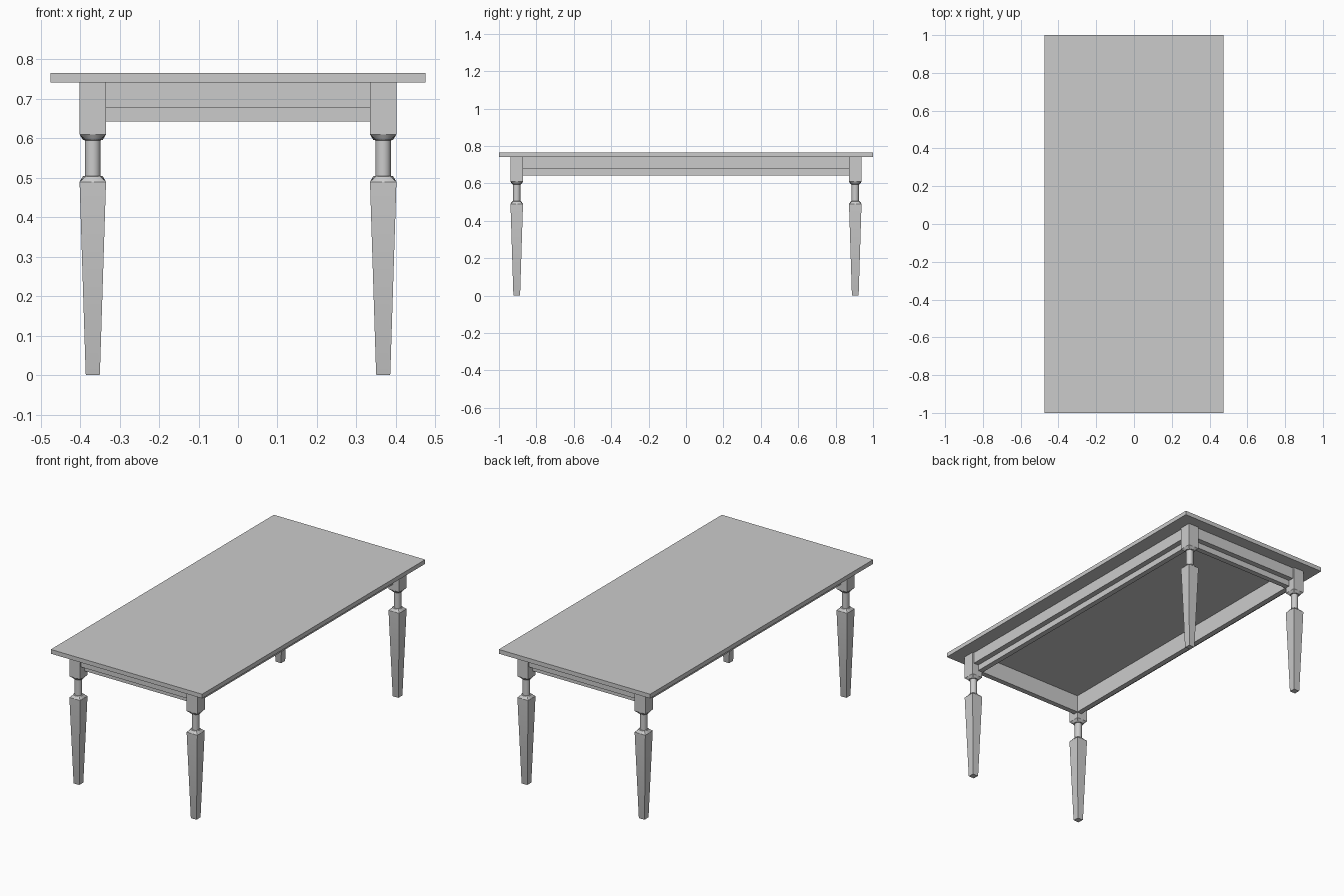
import bpy, bmesh, math

if "Cube" in bpy.data.objects:
    bpy.data.objects.remove(bpy.data.objects["Cube"])

def finish(name, bm):
    bmesh.ops.recalc_face_normals(bm, faces=bm.faces)
    me = bpy.data.meshes.new(name)
    bm.to_mesh(me)
    bm.free()
    ob = bpy.data.objects.new(name, me)
    bpy.context.collection.objects.link(ob)
    return ob

def box(name, x, y, z):
    bm = bmesh.new()
    bmesh.ops.create_cube(bm, size=1)
    for v in bm.verts:
        v.co = [r[0] + (c + 0.5) * (r[1] - r[0]) for c, r in zip(v.co, (x, y, z))]
    return finish(name, bm)

def mirror(ob, x, y):
    m = ob.modifiers.new("mirror", 'MIRROR')
    m.use_axis = (x, y, False)
    m.use_mirror_merge = False

def frame(name, outer, inner, z0, z1):
    """Rectangular ring with mitred corners."""
    bm = bmesh.new()
    signs = [(-1, -1), (1, -1), (1, 1), (-1, 1)]
    rings = [[bm.verts.new((sx * r[0], sy * r[1], z)) for sx, sy in signs]
             for r, z in ((outer, z0), (outer, z1), (inner, z1), (inner, z0))]
    for a, b in zip(rings, rings[1:] + rings[:1]):
        for i in range(4):
            j = (i + 1) % 4
            bm.faces.new((a[i], a[j], b[j], b[i]))
    return finish(name, bm)

def loft(name, cx, cy, rings, n=32):
    """Stack of rings (half width, height, is_square), capped at both ends."""
    bm = bmesh.new()
    loops = []
    for r, z, square in rings:
        loop = []
        for i in range(n):
            a = 2 * math.pi * i / n
            c, s = math.cos(a), math.sin(a)
            k = r / max(abs(c), abs(s)) if square else r
            loop.append(bm.verts.new((cx + k * c, cy + k * s, z)))
        loops.append(loop)
    for a, b in zip(loops, loops[1:]):
        for i in range(n):
            j = (i + 1) % n
            bm.faces.new((a[i], a[j], b[j], b[i]))
    bm.faces.new(loops[0])
    bm.faces.new(loops[-1])
    ob = finish(name, bm)
    bpy.context.view_layer.objects.active = ob
    ob.select_set(True)
    bpy.ops.object.shade_smooth_by_angle(angle=math.radians(30))
    ob.select_set(False)
    # place the vertices in one quadrant and mirror to all four corners
    mirror(ob, True, True)
    return ob

# Table top
box("table_top", (-0.475, 0.475), (-1, 1), (0.742, 0.766))

# Legs: tapered square foot, round neck, square block
loft("legs", 0.368, 0.905, [
    (0.017, 0.0, True), (0.018, 0.003, True), (0.0335, 0.49, True),
    (0.025, 0.504, False), (0.0195, 0.505, False),
    (0.0195, 0.595, False), (0.025, 0.596, False),
    (0.0335, 0.61, True), (0.0335, 0.742, True)])

# Outer apron boards between the legs
side = box("side_aprons", (0.355, 0.393), (-0.88, 0.88), (0.677, 0.742))
mirror(side, True, False)
end = box("end_aprons", (-0.345, 0.345), (0.892, 0.93), (0.677, 0.742))
mirror(end, False, True)

# Deeper inner frame, set back behind the aprons
frame("inner_frame", (0.362, 0.899), (0.332, 0.869), 0.643, 0.742)
